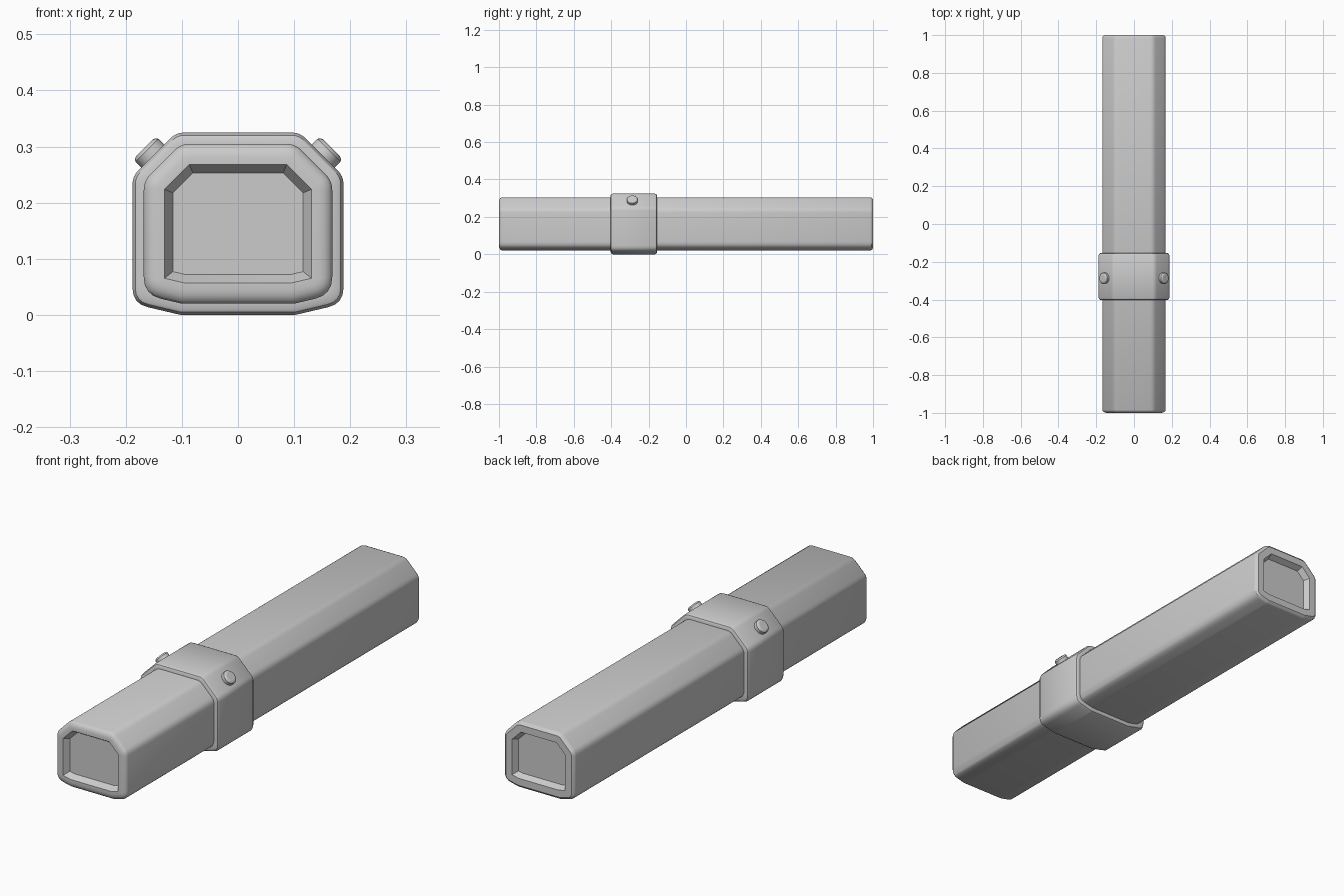
import bpy, bmesh, math
from mathutils import Vector, Matrix

if "Cube" in bpy.data.objects:
    bpy.data.objects.remove(bpy.data.objects["Cube"])

# Body cross-section (x, z): wide 45 degree top chamfers, shallow bottom chamfers
HALF = [(0.100, 0.020), (0.168, 0.036), (0.168, 0.239), (0.102, 0.305)]
OUTLINE = HALF + [(-x, z) for x, z in reversed(HALF)]


def section(inset, radius, steps=5):
    """Outline moved inward by inset, with each corner rounded."""
    pts = [Vector(p) for p in OUTLINE]
    n = len(pts)
    dirs = [(pts[(i + 1) % n] - pts[i]).normalized() for i in range(n)]
    moved = []
    for i in range(n):
        n0 = Vector((-dirs[i - 1].y, dirs[i - 1].x))
        n1 = Vector((-dirs[i].y, dirs[i].x))
        moved.append(pts[i] + (n0 + n1) * inset / (1 + n0.dot(n1)))
    ring = []
    for i in range(n):
        p, d0, d1 = moved[i], dirs[i - 1], dirs[i]
        cut = radius * math.tan(d0.angle(d1) / 2)
        a, b = p - d0 * cut, p + d1 * cut
        for k in range(steps):
            t = k / (steps - 1)
            ring.append(a * (1 - t) ** 2 + p * 2 * t * (1 - t) + b * t * t)
    return ring


def finish(name, bm):
    bmesh.ops.remove_doubles(bm, verts=bm.verts, dist=0.00002)
    bmesh.ops.recalc_face_normals(bm, faces=bm.faces)
    mesh = bpy.data.meshes.new(name)
    bm.to_mesh(mesh)
    bm.free()
    ob = bpy.data.objects.new(name, mesh)
    bpy.context.collection.objects.link(ob)
    bpy.ops.object.select_all(action='DESELECT')
    ob.select_set(True)
    bpy.context.view_layer.objects.active = ob
    bpy.ops.object.shade_smooth_by_angle(angle=math.radians(32))
    return ob


def loft(name, rings):
    """Skin sections given as (y, inset, corner radius), capped at both ends."""
    bm = bmesh.new()
    loops = [[bm.verts.new((p.x, y, p.y)) for p in section(inset, r)]
             for y, inset, r in rings]
    n = len(loops[0])
    for a, b in zip(loops, loops[1:]):
        for i in range(n):
            j = (i + 1) % n
            bm.faces.new((a[i], a[j], b[j], b[i]))
    bm.faces.new(loops[0])
    bm.faces.new(loops[-1])
    return finish(name, bm)


# Long body with a rounded rim and a recessed panel at each end
loft("body", [
    (-0.975, 0.052, 0), (-1.0, 0.037, 0), (-1.0, 0.024, 0.012),
    (-0.998, 0.014, 0.025), (-0.993, 0.005, 0.035), (-0.985, 0.0, 0.04),
    (0.985, 0.0, 0.04), (0.993, 0.003, 0.035), (1.0, 0.012, 0.025),
    (1.0, 0.042, 0), (0.975, 0.055, 0)])

# Collar wrapped around the body, with stepped bevels on both edges
loft("collar", [
    (-0.403, 0.004, 0.02), (-0.403, -0.010, 0.03), (-0.400, -0.015, 0.03),
    (-0.390, -0.020, 0.035), (-0.167, -0.020, 0.035), (-0.157, -0.015, 0.03),
    (-0.154, -0.010, 0.03), (-0.154, 0.004, 0.02)])

# Round buttons on the collar's top chamfers
PROFILE = [(0.029, -0.012), (0.029, 0.016), (0.026, 0.020), (0.021, 0.0225), (0.017, 0.0225)]
for name, side in (("right_button", 1), ("left_button", -1)):
    bm = bmesh.new()
    verts = [bm.verts.new((r, 0, h)) for r, h in PROFILE]
    edges = [bm.edges.new(pair) for pair in zip(verts, verts[1:])]
    bmesh.ops.spin(bm, geom=verts + edges, cent=(0, 0, 0), axis=(0, 0, 1),
                   angle=math.tau, steps=24)
    bmesh.ops.remove_doubles(bm, verts=bm.verts, dist=0.0001)
    bmesh.ops.holes_fill(bm, edges=[e for e in bm.edges if e.is_boundary], sides=0)
    bm.transform(Matrix.Translation((side * 0.151, -0.287, 0.282))
                 @ Matrix.Rotation(side * math.pi / 4, 4, 'Y'))
    finish(name, bm)
